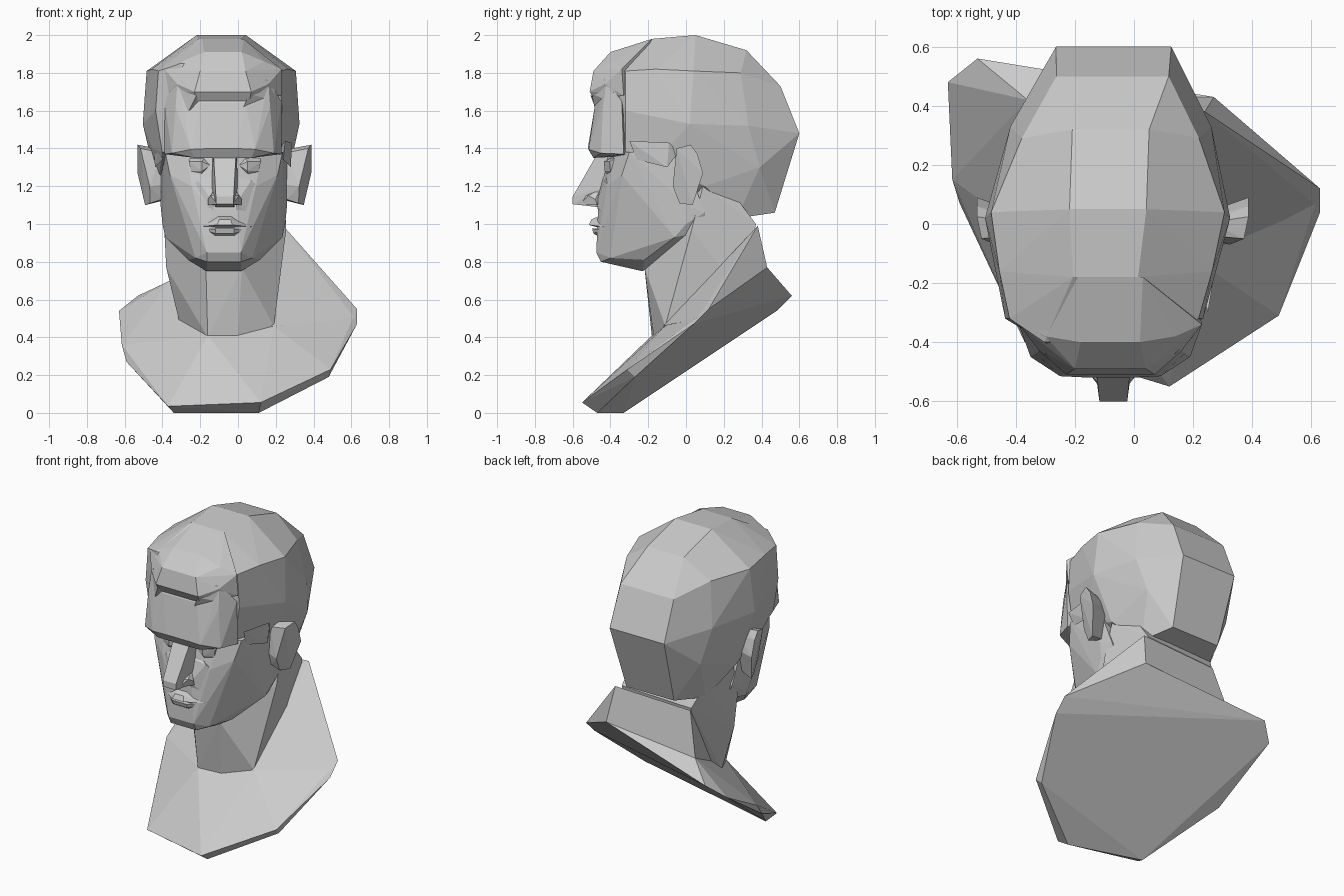
import bpy, bmesh, math

C = -0.08  # symmetry line of the head


def hull(name, pts):
    """Planar low-poly mass: convex hull of a few corner points."""
    bm = bmesh.new()
    for p in pts:
        bm.verts.new(p)
    res = bmesh.ops.convex_hull(bm, input=bm.verts[:])
    inner = [g for g in res["geom_interior"] if isinstance(g, bmesh.types.BMVert)]
    bmesh.ops.delete(bm, geom=inner, context='VERTS')
    bmesh.ops.dissolve_limit(bm, angle_limit=math.radians(3),
                             verts=bm.verts[:], edges=bm.edges[:])
    bmesh.ops.recalc_face_normals(bm, faces=bm.faces[:])
    me = bpy.data.meshes.new(name)
    bm.to_mesh(me)
    bm.free()
    ob = bpy.data.objects.new(name, me)
    bpy.context.collection.objects.link(ob)
    return ob


def sym(name, half, c=C, turn=0):
    """Hull across the symmetry line; points are (half width, y, z)."""
    return hull(name, [(c + turn * y + s * w, y, z) for w, y, z in half for s in (-1, 1)])


def pair(name, half, c=C):
    """Two mirrored hulls."""
    for side, s in (("left", -1), ("right", 1)):
        hull(f"{name}_{side}", [(c + s * w, y, z) for w, y, z in half])


# skull and hair mass
sym("cranium", [
    (.13, .05, 2.0), (.11, -.18, 1.98), (.13, .32, 1.92), (.19, .50, 1.73), (.195, .60, 1.48),
    (.395, .04, 1.81), (.30, .29, 1.80), (.36, -.16, 1.82), (.415, .02, 1.53), (.34, .33, 1.52),
    (.30, .39, 1.30), (.25, .27, 1.03), (.17, .47, 1.06), (.34, .10, 1.20), (.36, -.10, 1.40),
    (.20, -.40, 1.85), (.32, -.32, 1.81), (.335, -.32, 1.60), (.30, -.32, 1.38), (.12, -.44, 1.60),
    (.15, -.38, 1.38)], -.09, .035)

# forehead and brow ledge
sym("forehead", [
    (.17, -.515, 1.395), (.27, -.45, 1.375), (.31, -.33, 1.37), (.15, -.49, 1.35), (.07, -.52, 1.40),
    (.12, -.48, 1.64), (.25, -.44, 1.62), (.31, -.34, 1.65), (.24, -.42, 1.76), (.20, -.30, 1.36)])

# hair above the forehead, with an uneven fringe
sym("front_hair", [
    (.10, -.40, 1.91), (.11, -.18, 1.98), (.22, -.38, 1.86), (.12, -.49, 1.81), (.15, -.51, 1.70),
    (.24, -.43, 1.74), (.14, -.48, 1.65), (.31, -.34, 1.82), (.31, -.33, 1.68)])
hull("hair_lock_left", [(-.29, -.45, 1.58), (-.26, -.475, 1.60), (-.22, -.505, 1.68),
                        (-.30, -.44, 1.76), (-.35, -.40, 1.64), (-.20, -.46, 1.64)])
hull("hair_lock_right", [(.03, -.485, 1.62), (.06, -.50, 1.69), (.16, -.43, 1.66),
                         (.15, -.43, 1.77), (.04, -.44, 1.62), (.20, -.38, 1.70)])

# face and jaw
sym("face", [
    (.20, -.37, 1.38), (.05, -.415, 1.38), (.31, -.30, 1.38), (.17, -.42, 1.20), (.285, -.34, 1.26),
    (.34, -.02, 1.38), (.335, .0, 1.10), (.325, .10, 1.06), (.07, -.465, 1.08), (.17, -.405, .95),
    (.07, -.465, .93), (.09, -.475, .85), (.09, -.45, .80), (.15, -.40, .82), (.09, -.23, .75),
    (.19, -.22, .81), (.31, -.06, .93), (.325, .0, 1.0), (.28, .10, .96)], -.075)
# eyes and cheeks
pair("eye", [(.075, -.42, 1.31), (.12, -.435, 1.33), (.19, -.405, 1.33), (.12, -.43, 1.28),
             (.18, -.40, 1.28), (.10, -.38, 1.36), (.19, -.36, 1.36), (.13, -.38, 1.22)], -.07)
pair("cheek", [(.05, -.44, 1.25), (.14, -.43, 1.23), (.06, -.475, 1.11), (.12, -.445, 1.06),
               (.18, -.41, 1.20), (.06, -.40, 1.29), (.06, -.455, 1.03), (.16, -.405, 1.05)], -.07)

# nose
sym("nose", [(.06, -.465, 1.38), (.042, -.53, 1.25), (.047, -.60, 1.145), (.045, -.60, 1.105),
             (.05, -.47, 1.09), (.065, -.40, 1.35), (.07, -.43, 1.20)], -.07)
pair("nostril", [(.03, -.55, 1.15), (.075, -.515, 1.15), (.09, -.48, 1.13), (.088, -.47, 1.10),
                 (.04, -.56, 1.105), (.05, -.45, 1.19), (.03, -.46, 1.10)], -.07)

# lips
sym("upper_lip", [(.03, -.50, 1.025), (.04, -.515, .995), (.145, -.435, .985), (.05, -.46, .98),
                  (.04, -.44, 1.05), (.12, -.41, 1.0)], -.07)
sym("lower_lip", [(.05, -.497, .975), (.05, -.49, .95), (.12, -.44, .97), (.05, -.45, .925),
                  (.05, -.45, .975)], -.07)

# ears: outer rim leaning outwards to the back
rim = [(-.05, 1.40), (.025, 1.42), (.06, 1.37), (.09, 1.27), (.035, 1.10), (-.035, 1.11), (-.07, 1.20)]
ear = []
for y, z in rim:
    out = .40 + .42 * (y + .06) + .2 * (z - 1.2)
    ear += [(min(out, .46), y, z), (.33, y * .6 - .01, 1.25 + (z - 1.25) * .85)]
pair("ear", ear, -.072)

# sideburns and temple bone in front of the ears
pair("sideburn", [(.33, -.30, 1.44), (.365, -.09, 1.43), (.36, -.10, 1.30), (.32, -.26, 1.34),
                  (.28, -.10, 1.38), (.34, -.04, 1.38)], -.08)

# neck, running up inside the skull and jaw
hull("neck", [(-.39, .03, .97), (.255, .03, .97), (-.17, -.22, .77), (.02, -.22, .77),
              (-.16, -.18, .40), (.0, -.17, .40), (.19, -.11, .46), (-.31, .08, .48), (-.38, .05, .77),
              (-.29, .36, .98), (.20, .37, 1.0), (-.2, .3, .62), (.2, .3, .62),
              (-.40, .09, 1.2), (.245, .09, 1.2), (-.34, .28, 1.12), (.19, .28, 1.12), (-.08, -.1, 1.0)])

# nape and sloping shoulder muscle
hull("nape_and_shoulder", [(.24, .38, .99), (-.29, .37, .97), (-.36, .42, .70), (.27, .43, .77),
                           (.63, .12, .55), (.62, .06, .50), (.19, -.12, .46), (-.28, .1, .5)])

# slanted, turned chest and shoulder plate
hull("chest", [(-.37, -.40, .035), (.12, -.55, .055), (.49, -.31, .23), (.63, .04, .47),
               (.63, .12, .55), (.27, .43, .77), (-.36, .42, .70), (-.53, .56, .62),
               (-.63, .48, .54), (-.615, .15, .36), (-.59, .07, .27), (-.34, -.33, 0),
               (.11, -.47, 0), (.48, -.27, .19), (-.16, -.18, .41), (.19, -.11, .46)])
